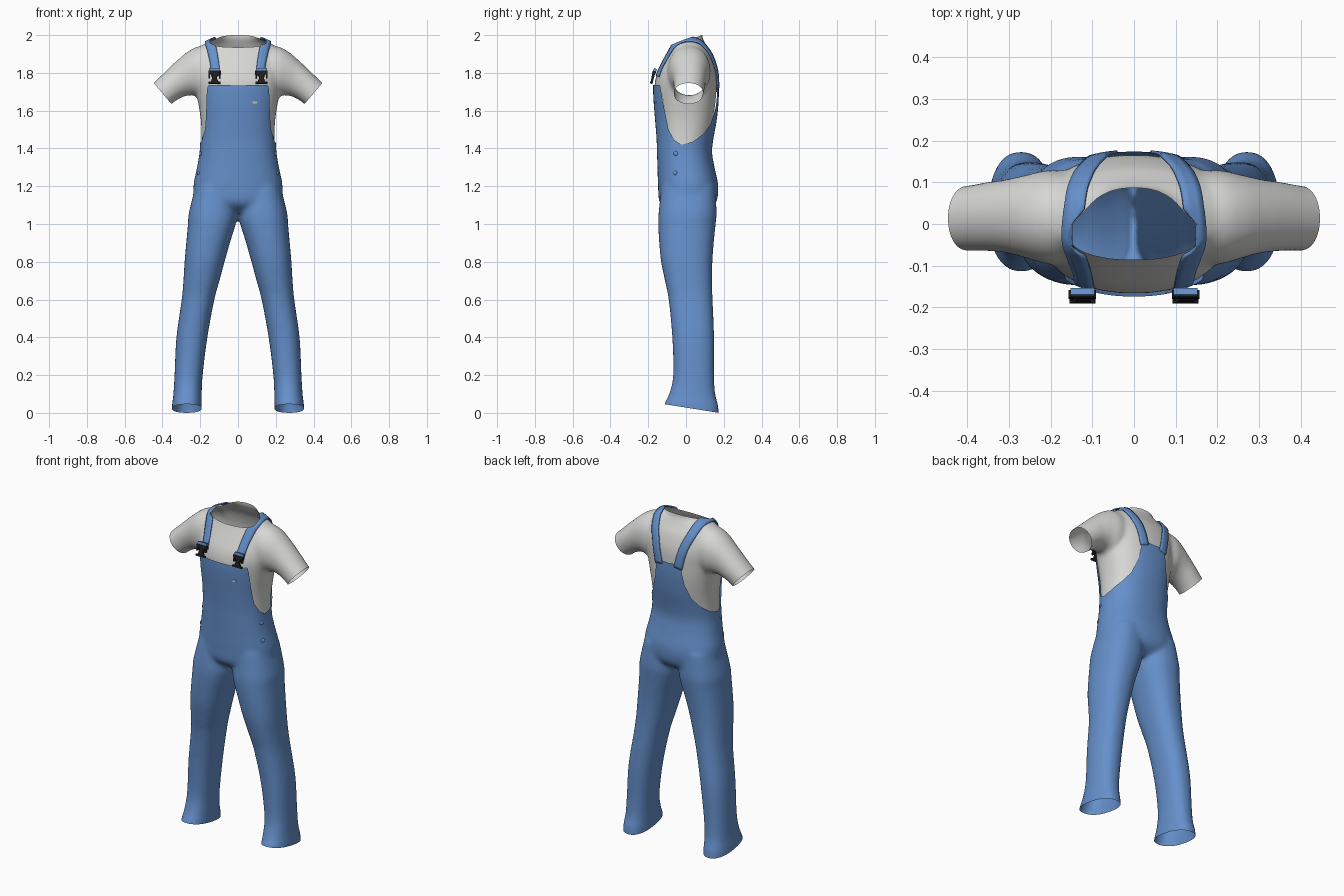
import bpy, bmesh, math
from mathutils import Vector
from mathutils.bvhtree import BVHTree

if "Cube" in bpy.data.objects:
    bpy.data.objects.remove(bpy.data.objects["Cube"])


def material(name, r, g, b):
    m = bpy.data.materials.new(name)
    m.diffuse_color = (r, g, b, 1)
    m.use_nodes = True
    m.node_tree.nodes["Principled BSDF"].inputs["Base Color"].default_value = m.diffuse_color
    return m


BLUE = material("denim blue", 0.13, 0.28, 0.60)
GREY = material("shirt grey", 0.68, 0.68, 0.67)
BLACK = material("buckle black", 0.012, 0.012, 0.014)
CREAM = material("label cream", 0.70, 0.66, 0.58)


def add_object(name, bm, mat, angle=40):
    me = bpy.data.meshes.new(name)
    bm.to_mesh(me)
    bm.free()
    ob = bpy.data.objects.new(name, me)
    bpy.context.collection.objects.link(ob)
    me.materials.append(mat)
    bpy.ops.object.select_all(action='DESELECT')
    ob.select_set(True)
    bpy.context.view_layer.objects.active = ob
    bpy.ops.object.shade_smooth_by_angle(angle=math.radians(angle))
    return ob


def smooth_rows(rows, sub=5):
    """Catmull-Rom resampling of rows of numbers."""
    out = []
    for i in range(len(rows) - 1):
        a, b, c, d = (rows[min(max(i + k, 0), len(rows) - 1)] for k in (-1, 0, 1, 2))
        for s in range(sub):
            t = s / sub
            out.append([0.5 * (2 * q + (r - p) * t + (2 * p - 5 * q + 4 * r - w) * t * t
                               + (3 * q - p - 3 * r + w) * t ** 3)
                        for p, q, r, w in zip(a, b, c, d)])
    return out + [list(rows[-1])]


def loft(bm, rows, n=48, power=2.3, grow=0.0):
    """Closed loft; each row is x, z of one side, x, z of the other, front y, back y."""
    prev = first = None
    for x1, z1, x2, z2, yf, yb in smooth_rows(rows):
        c = Vector(((x1 + x2) / 2, (yf + yb) / 2, (z1 + z2) / 2))
        u = Vector(((x1 - x2) / 2, 0, (z1 - z2) / 2))
        u += u.normalized() * grow
        hy = (yb - yf) / 2 + grow
        ring = []
        for k in range(n):
            a = 2 * math.pi * k / n
            ca, sa = math.cos(a), math.sin(a)
            p = c + u * math.copysign(abs(ca) ** (2 / power), ca)
            p.y += hy * math.copysign(abs(sa) ** (2 / power), sa)
            ring.append(bm.verts.new(p))
        if prev:
            for k in range(n):
                bm.faces.new((prev[k], prev[(k + 1) % n], ring[(k + 1) % n], ring[k]))
        first = first or ring
        prev = ring
    bm.faces.new(first[::-1])
    bm.faces.new(prev)


def fuse(bm):
    """Merge overlapping solids into one smooth skin."""
    bmesh.ops.recalc_face_normals(bm, faces=bm.faces)
    ob = add_object("fuse_helper", bm, BLUE)
    r = ob.modifiers.new("remesh", 'REMESH')
    r.mode, r.voxel_size = 'VOXEL', 0.011
    s = ob.modifiers.new("smooth", 'SMOOTH')
    s.factor, s.iterations = 0.5, 10
    me = bpy.data.meshes.new_from_object(ob.evaluated_get(bpy.context.evaluated_depsgraph_get()))
    out = bmesh.new()
    out.from_mesh(me)
    bpy.data.objects.remove(ob)
    bpy.data.meshes.remove(me)
    return out


def cut(bm, f):
    """Trim away everything where f > 0, with a clean edge."""
    val = {v: f(v.co) for v in bm.verts}
    new = []
    for e in list(bm.edges):
        a, b = e.verts
        if val[a] * val[b] < 0:
            lo, hi = 0.0, 1.0
            for _ in range(12):
                mid = (lo + hi) / 2
                if f(a.co.lerp(b.co, mid)) * val[a] > 0:
                    lo = mid
                else:
                    hi = mid
            new.append(bmesh.utils.edge_split(e, a, min(max(lo, 0.02), 0.98))[1])
    bmesh.ops.connect_verts(bm, verts=new)
    gone = [q for q in bm.faces if f(q.calc_center_median()) > 0]
    bmesh.ops.delete(bm, geom=gone, context='FACES')


# Top edge of the overalls: angle from the front, height
EDGE = [(0, 1.735), (49, 1.735), (51, 1.71), (56, 1.60), (62, 1.50), (72, 1.445), (83, 1.42),
        (100, 1.435), (120, 1.48), (135, 1.53), (148, 1.62), (155, 1.74), (180, 1.735)]


def top_edge(p):
    a = math.degrees(math.atan2(abs(p.x), -p.y))
    for (a0, z0), (a1, z1) in zip(EDGE, EDGE[1:]):
        if a <= a1:
            return z0 + (z1 - z0) * (a - a0) / (a1 - a0)
    return EDGE[-1][1]


def level(z, h, yf, yb):
    return (h, z, -h, z, yf, yb)


# Shared torso sections: height, half width, front y, back y
HIPS = [level(*r) for r in ((1.06, .12, -.07, .09), (1.11, .215, -.13, .15), (1.2, .228, -.14, .163),
                            (1.3, .209, -.143, .143))]
CHEST = [level(*r) for r in ((1.38, .196, -.146, .13), (1.45, .193, -.148, .137), (1.55, .197, -.156, .155),
                             (1.65, .212, -.164, .165), (1.74, .227, -.166, .166), (1.80, .234, -.152, .164),
                             (1.85, .233, -.128, .153))]
SHOULDERS = [level(*r) for r in ((1.90, .222, -.102, .135), (1.935, .205, -.085, .113), (1.96, .165, -.08, .1),
                                 (1.978, .125, -.079, .09), (1.995, .108, -.078, .087), (2.06, .104, -.077, .087))]

# Shirt: torso and two sleeves fused, then opened at neck, cuffs and waist
bm = bmesh.new()
loft(bm, [level(1.30, .2, -.143, .143)] + CHEST + SHOULDERS)
SLEEVE = [(.10, 1.94, .10, 1.70, -.09, .115), (.20, 1.942, .19, 1.67, -.098, .13),
          (.26, 1.917, .24, 1.682, -.085, .12), (.32, 1.868, .285, 1.675, -.07, .108),
          (.39, 1.802, .322, 1.657, -.065, .1), (.447, 1.747, .352, 1.635, -.065, .092),
          (.487, 1.71, .392, 1.598, -.065, .09)]
for s in (1, -1):
    loft(bm, [(s * a, b, s * c, d, e, g) for a, b, c, d, e, g in SLEEVE], power=2.1)
bm = fuse(bm)
cut(bm, lambda p: p.z - 1.968 - 0.38 * p.y if abs(p.x) < 0.2 and p.z > 1.85 else -1)
cut(bm, lambda p: (abs(p.x) - .447) * .112 - (p.z - 1.747) * .095 if abs(p.x) > .25 else -1)
cut(bm, lambda p: top_edge(p) - 0.04 - p.z)
shirt_tree = BVHTree.FromBMesh(bm)
add_object("shirt", bm, GREY, 60)

# Overalls: hips, bib and two legs fused, then trimmed at the top edge and hems
bm = bmesh.new()
loft(bm, HIPS + CHEST + SHOULDERS[:1], grow=0.008)
LEG = [(1.2, .01, .225, -.13, .155), (1.06, .004, .26, -.145, .162), (1.0, .012, .265, -.147, .157),
       (.9, .043, .274, -.142, .147), (.8, .071, .283, -.132, .14), (.7, .098, .289, -.112, .138),
       (.6, .125, .298, -.092, .141), (.4, .162, .326, -.073, .149), (.2, .187, .336, -.068, .149),
       (.1, .192, .342, -.09, .155), (.03, .192, .35, -.12, .172), (-.08, .192, .352, -.125, .176)]
for s in (1, -1):
    loft(bm, [(s * xo, z, s * xi, z, yf, yb) for z, xi, xo, yf, yb in LEG])
bm = fuse(bm)
cut(bm, lambda p: p.z - top_edge(p))
cut(bm, lambda p: 0.028 - 0.16 * p.y - p.z)
denim_tree = BVHTree.FromBMesh(bm)
add_object("overalls", bm, BLUE, 60)

# Shoulder straps laid on the shirt
STRAP = [(.122, -.165, 1.785), (.13, -.14, 1.86), (.14, -.08, 1.93), (.145, 0, 1.97),
         (.138, .06, 1.965), (.12, .12, 1.91), (.092, .16, 1.83), (.064, .17, 1.715)]
for s, side in ((1, "right"), (-1, "left")):
    pts = [Vector((s * x, y, z)) for x, y, z in smooth_rows(STRAP)]
    bm = bmesh.new()
    prev = None
    for i, p in enumerate(pts):
        tan = pts[min(i + 1, len(pts) - 1)] - pts[max(i - 1, 0)]
        nor = shirt_tree.find_nearest(p)[1]
        lat = tan.cross(nor).normalized()
        row = []
        for k in (-1, -.33, .33, 1):
            loc, n2, _, _ = shirt_tree.find_nearest(p + lat * 0.026 * k)
            row.append(bm.verts.new(loc + nor * 0.009))
        if prev:
            for k in range(3):
                bm.faces.new((prev[k], prev[k + 1], row[k + 1], row[k]))
        prev = row
    strap = add_object(side + "_strap", bm, BLUE)
    m = strap.modifiers.new("thickness", 'SOLIDIFY')
    m.thickness, m.offset = 0.007, 0


def box(bm, c, size):
    v = bmesh.ops.create_cube(bm, size=1)["verts"]
    bmesh.ops.scale(bm, vec=size, verts=v)
    bmesh.ops.translate(bm, vec=c, verts=v)


# Clip buckles: hourglass body, crossbars and side prongs
HOURGLASS = [(-.027, .03), (-.014, .008), (-.014, -.008), (-.024, -.03),
             (.024, -.03), (.014, -.008), (.014, .008), (.027, .03)]
for s, side in ((1, "right"), (-1, "left")):
    pos = Vector((s * .124, -.176, 1.775))
    bm = bmesh.new()
    f = bm.faces.new([bm.verts.new((x, -.006, z)) for x, z in HOURGLASS])
    ext = bmesh.ops.extrude_face_region(bm, geom=[f])["geom"]
    bmesh.ops.translate(bm, vec=(0, .012, 0), verts=[g for g in ext if isinstance(g, bmesh.types.BMVert)])
    box(bm, (0, 0, .028), (.066, .018, .016))
    box(bm, (0, 0, -.028), (.062, .014, .01))
    for k in (-1, 1):
        box(bm, (k * .027, 0, .012), (.008, .014, .03))
    bmesh.ops.recalc_face_normals(bm, faces=bm.faces)
    ob = add_object(side + "_buckle", bm, BLACK, 30)
    ob.location, ob.rotation_euler = pos, (-.25, 0, 0)
    # Folded webbing above the buckle
    bm = bmesh.new()
    box(bm, (0, .002, .043), (.058, .016, .014))
    ob = add_object(side + "_strap_fold", bm, BLUE, 30)
    ob.location, ob.rotation_euler = pos, (-.25, 0, 0)

# Hip buttons
for s, side in ((1, "right"), (-1, "left")):
    for z, place in ((1.375, "upper"), (1.272, "lower")):
        loc, n, _, _ = denim_tree.find_nearest(Vector((s * .22, -.063, z)))
        bm = bmesh.new()
        bmesh.ops.create_uvsphere(bm, u_segments=16, v_segments=8, radius=.012)
        bmesh.ops.scale(bm, vec=(1, 1, .5), verts=bm.verts)
        ob = add_object(f"{side}_{place}_button", bm, BLUE)
        ob.location = loc
        ob.rotation_euler = n.to_track_quat('Z', 'Y').to_euler()

# Small bib tag
loc, n, _, _ = denim_tree.find_nearest(Vector((.098, -.2, 1.64)))
bm = bmesh.new()
box(bm, (0, 0, 0), (.024, .006, .011))
tag = add_object("bib_tag", bm, CREAM, 30)
tag.location = loc
tag.rotation_euler = (-n).to_track_quat('Y', 'Z').to_euler()
